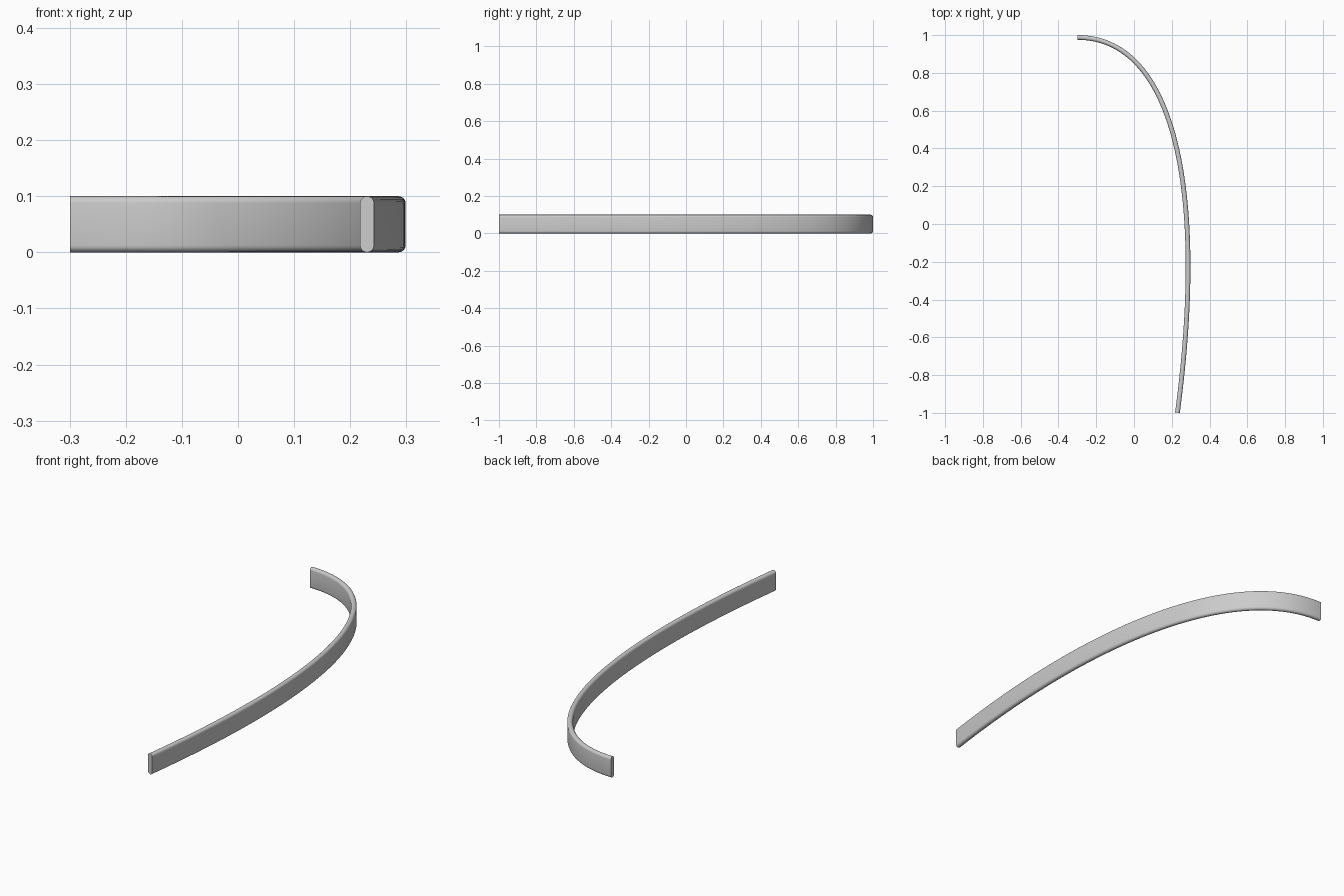
import bpy, bmesh
from math import sin, cos, pi
from mathutils import Vector

if "Cube" in bpy.data.objects:
    bpy.data.objects.remove(bpy.data.objects["Cube"])

# Centre line of the strip: one cubic curve seen from above
P = [Vector(p) for p in ((-0.299, 0.9875), (0.207, 0.9875), (0.39, 0.2), (0.23, -0.9985))]
STEPS, ARC = 64, 10
HEIGHT, RADIUS = 0.1, 0.0125


def path(t):
    u = 1 - t
    pos = P[0]*u**3 + P[1]*3*u*u*t + P[2]*3*u*t*t + P[3]*t**3
    tan = (P[1]-P[0])*u*u + (P[2]-P[1])*2*u*t + (P[3]-P[2])*t*t
    return pos, tan.normalized()


# Upright cross-section with fully rounded top and bottom: (sideways, z)
section = []
for start, zc in ((0, HEIGHT - RADIUS), (pi, RADIUS)):
    for i in range(ARC + 1):
        a = start + pi * i / ARC
        section.append((RADIUS * cos(a), zc + RADIUS * sin(a)))

# Sweep the section along the curve
bm = bmesh.new()
rings = []
for s in range(STEPS + 1):
    pos, tan = path(s / STEPS)
    side = Vector((-tan.y, tan.x))
    rings.append([bm.verts.new((*(pos + side * w), z)) for w, z in section])
n = len(section)
for a, b in zip(rings, rings[1:]):
    for i in range(n):
        j = (i + 1) % n
        bm.faces.new((a[i], a[j], b[j], b[i]))

# Flat end caps
bm.faces.new(rings[0])
bm.faces.new(rings[-1])
bmesh.ops.recalc_face_normals(bm, faces=bm.faces)

mesh = bpy.data.meshes.new("curved_strip")
bm.to_mesh(mesh)
bm.free()
strip = bpy.data.objects.new("curved_strip", mesh)
bpy.context.collection.objects.link(strip)
bpy.context.view_layer.objects.active = strip
strip.select_set(True)
bpy.ops.object.shade_smooth_by_angle()
